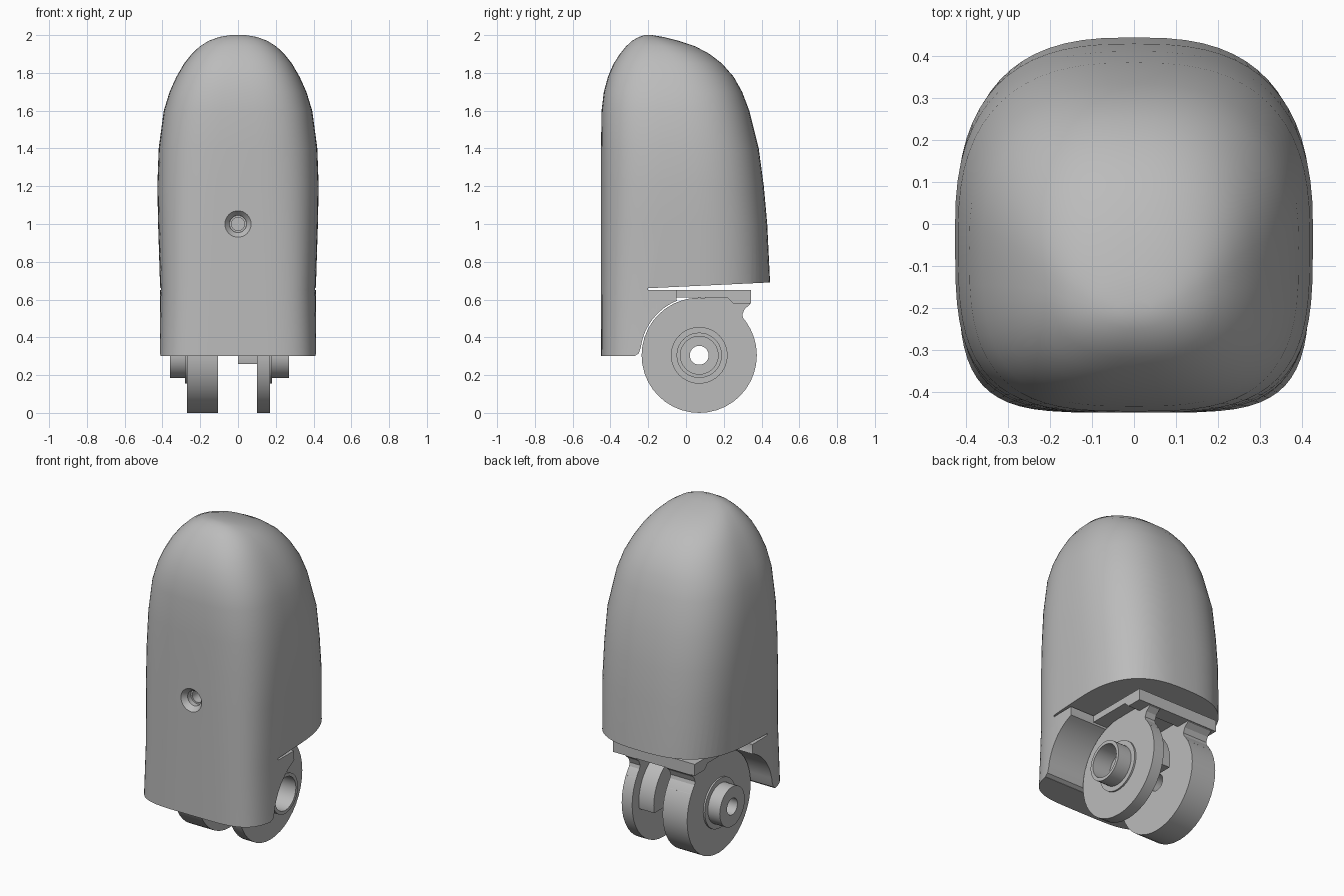
import bpy, bmesh, math
from mathutils import Vector

cube = bpy.data.objects.get("Cube")
if cube:
    bpy.data.objects.remove(cube)

grey = bpy.data.materials.new("plain_grey")
grey.use_nodes = True
COLOUR = (0.5, 0.5, 0.5, 1)
grey.diffuse_color = COLOUR
grey.node_tree.nodes["Principled BSDF"].inputs["Base Color"].default_value = COLOUR

AXLE_Y, AXLE_Z, WHEEL_R = 0.07, 0.305, 0.305


def make(name, bm):
    bmesh.ops.recalc_face_normals(bm, faces=bm.faces)
    mesh = bpy.data.meshes.new(name)
    bm.to_mesh(mesh)
    bm.free()
    mesh.materials.append(grey)
    ob = bpy.data.objects.new(name, mesh)
    bpy.context.collection.objects.link(ob)
    return ob


def activate(ob):
    bpy.ops.object.select_all(action="DESELECT")
    ob.select_set(True)
    bpy.context.view_layer.objects.active = ob


def smooth(ob, angle=35):
    activate(ob)
    bpy.ops.object.shade_smooth_by_angle(angle=math.radians(angle))


def cut(ob, cutter):
    activate(ob)
    mod = ob.modifiers.new("cut", "BOOLEAN")
    mod.operation, mod.solver, mod.object = "DIFFERENCE", "EXACT", cutter
    bpy.ops.object.modifier_apply(modifier=mod.name)
    bpy.data.objects.remove(cutter)


def prism(name, outline, x0, x1):
    """Extrude a (y, z) outline along x."""
    bm = bmesh.new()
    face = bm.faces.new([bm.verts.new((x0, y, z)) for y, z in outline])
    new = bmesh.ops.extrude_face_region(bm, geom=[face])["geom"]
    bmesh.ops.translate(bm, vec=(x1 - x0, 0, 0),
                        verts=[v for v in new if isinstance(v, bmesh.types.BMVert)])
    return make(name, bm)


def lathe(profile, centre, axis, sides=40):
    """Revolve a closed (distance along axis, radius) profile."""
    bm = bmesh.new()
    rings = []
    for i in range(sides):
        a = math.tau * i / sides
        ring = []
        for d, r in profile:
            u, v = r * math.cos(a), r * math.sin(a)
            p = Vector((d, u, v)) if axis == "X" else Vector((u, d, v))
            ring.append(bm.verts.new(Vector(centre) + p))
        rings.append(ring)
    n = len(profile)
    for i in range(sides):
        a, b = rings[i], rings[(i + 1) % sides]
        for j in range(n):
            quad = [a[j], a[(j + 1) % n], b[(j + 1) % n], b[j]]
            bm.faces.new(quad)
    return bm


# Rounded shell: height, half width, front y, back y, front and back squareness
SECTIONS = [
    (0.30, 0.42, -0.45, 0.45, 4.5, 2.7), (0.65, 0.412, -0.45, 0.447, 4.2, 2.7),
    (1.00, 0.423, -0.45, 0.43, 3.8, 2.7), (1.20, 0.427, -0.45, 0.412, 3.5, 2.6),
    (1.40, 0.42, -0.45, 0.385, 3.3, 2.6), (1.60, 0.393, -0.447, 0.335, 3.1, 2.5),
    (1.70, 0.362, -0.435, 0.297, 3, 2.5), (1.78, 0.326, -0.413, 0.252, 2.9, 2.4),
    (1.85, 0.285, -0.383, 0.19, 2.8, 2.4), (1.90, 0.245, -0.35, 0.125, 2.7, 2.3),
    (1.94, 0.203, -0.318, 0.05, 2.5, 2.2), (1.97, 0.155, -0.285, -0.04, 2.4, 2.2),
    (1.99, 0.1, -0.25, -0.12, 2.2, 2), (2.00, 0.04, -0.22, -0.18, 2, 2),
]
STEPS = 64
bm = bmesh.new()
loops = []
for z, hw, yf, yb, nf, nb in SECTIONS:
    mid, half = (yf + yb) / 2, (yb - yf) / 2
    loop = []
    for i in range(STEPS):
        a = math.tau * i / STEPS
        c, s = math.cos(a), math.sin(a)
        e = 2 / (nb if s > 0 else nf)
        x = math.copysign(abs(c) ** e, c) * hw
        y = math.copysign(abs(s) ** e, s) * half + mid
        loop.append(bm.verts.new((x, y, z)))
    loops.append(loop)
for a, b in zip(loops, loops[1:]):
    for i in range(STEPS):
        j = (i + 1) % STEPS
        bm.faces.new((a[i], a[j], b[j], b[i]))
bm.faces.new(loops[0])
bm.faces.new(loops[-1])
shell = make("shell", bm)

# Slot and wheel clearance cut out of the lower back
outline = [(-0.2, 0.65), (-0.2, 0.66), (0.6, 0.698), (0.6, 0.2), (-0.27, 0.2),
           (-0.27, 0.302), (-0.25, 0.315)]
for deg in range(172, 110, -5):
    a = math.radians(deg)
    outline.append((AXLE_Y + 0.312 * math.cos(a), AXLE_Z + 0.312 * math.sin(a)))
outline += [(-0.05, 0.6), (-0.05, 0.65)]
cut(shell, prism("clearance", outline, -0.6, 0.6))

# Countersunk screw hole on the front
hole = [(-0.05, 0.0001), (-0.05, 0.07), (0.0, 0.07), (0.03, 0.045),
        (0.06, 0.045), (0.06, 0.035), (0.2, 0.035), (0.2, 0.0001)]
cut(shell, make("screw_hole", lathe(hole, (0, -0.45, 1.0), "Y", 32)))
smooth(shell)

# Mounting flange below the slot, with a lip at the back
prism("mounting_flange", [(-0.12, 0.61), (-0.12, 0.65), (0.345, 0.65), (0.345, 0.58),
                          (0.25, 0.58), (0.22, 0.61)], -0.3, 0.25)

# Hinge discs with hollow bosses
centre = (0, AXLE_Y, AXLE_Z)
DISCS = {
    "left_hinge_disc": [(0.10, 0.05), (0.10, WHEEL_R), (0.17, WHEEL_R), (0.17, 0.15),
                        (0.18, 0.15), (0.18, 0.12), (0.27, 0.12), (0.27, 0.10),
                        (0.15, 0.10), (0.15, 0.05)],
    "right_hinge_disc": [(-0.105, 0.05), (-0.105, WHEEL_R), (-0.27, WHEEL_R),
                         (-0.27, 0.15), (-0.28, 0.15), (-0.28, 0.12),
                         (-0.36, 0.12), (-0.36, 0.05)],
}
for name, profile in DISCS.items():
    smooth(make(name, lathe(profile, centre, "X")))

# Necks joining the discs to the flange
neck = [(0.1, 0.5), (0.1, 0.62), (0.34, 0.62), (0.34, 0.575), (0.31, 0.55),
        (0.298, 0.52), (0.305, 0.495), (0.335, 0.455), (0.25, 0.4)]
for name, x0, x1 in (("left_neck", 0.1, 0.17), ("right_neck", -0.27, -0.105)):
    prism(name, neck, x0, x1)

# Half-round stop on the inner face of the left disc
bm = lathe([(0, 0.052), (0, 0.24), (0.1, 0.24), (0.1, 0.052)], centre, "X")
bmesh.ops.bisect_plane(bm, geom=bm.verts[:] + bm.edges[:] + bm.faces[:],
                       plane_co=(0, 0, 0.258), plane_no=(0, 0, 1), clear_inner=True)
bmesh.ops.holes_fill(bm, edges=[e for e in bm.edges if e.is_boundary])
smooth(make("inner_stop", bm))
